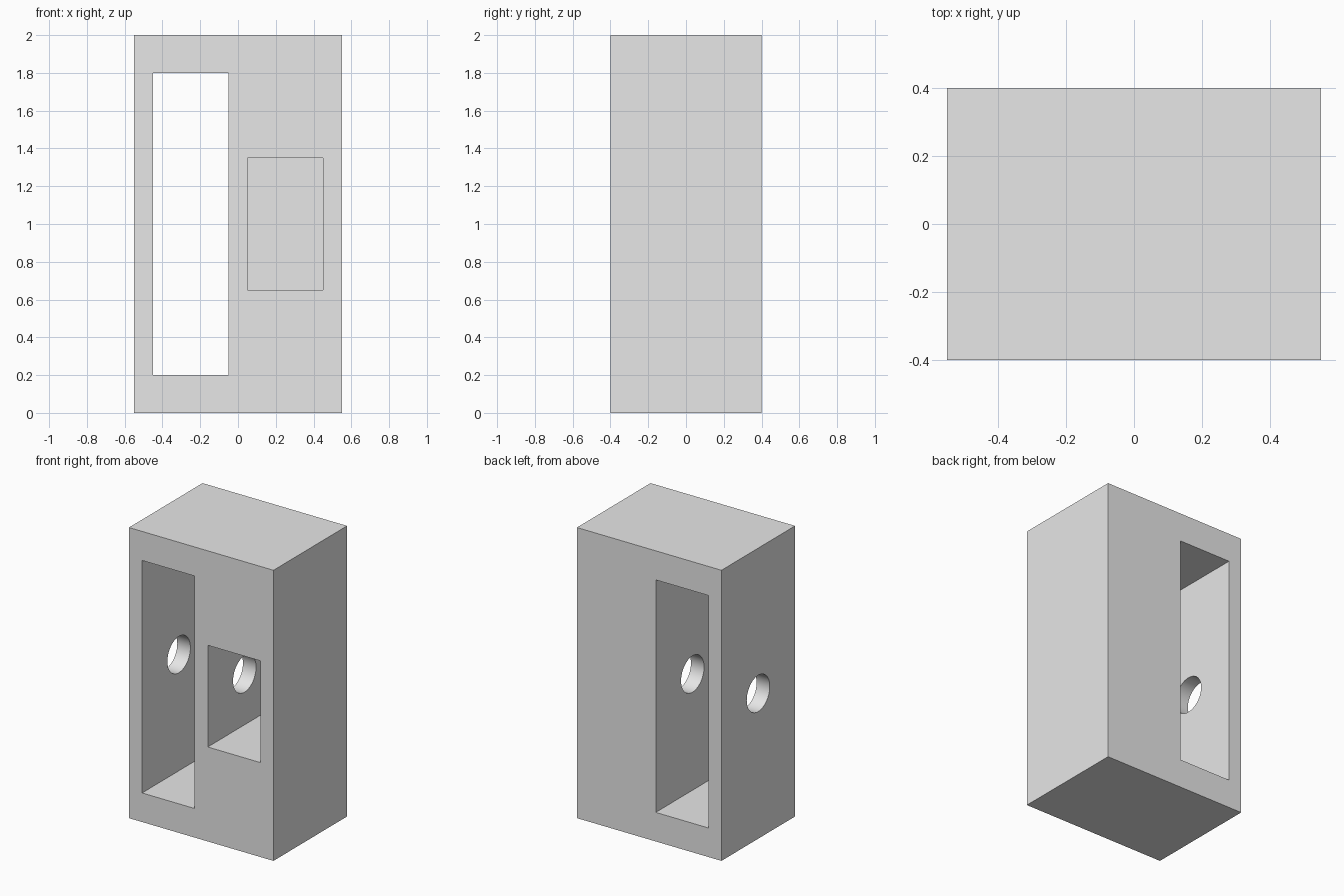
import bpy
import math
from mathutils import Vector

# Remove the default cube
default = bpy.data.objects.get("Cube")
if default:
    bpy.data.objects.remove(default, do_unlink=True)

# Single plain grey
GREY = (0.8, 0.8, 0.8, 1.0)
grey = bpy.data.materials.new("plain grey")
grey.use_nodes = True
grey.diffuse_color = GREY
grey.node_tree.nodes["Principled BSDF"].inputs["Base Color"].default_value = GREY


def box(name, low, high):
    """Axis-aligned box between two corners."""
    low, high = Vector(low), Vector(high)
    bpy.ops.mesh.primitive_cube_add(size=1, location=(low + high) / 2)
    obj = bpy.context.object
    obj.name = name
    obj.scale = high - low
    bpy.ops.object.transform_apply(location=True, rotation=True, scale=True)
    obj.data.materials.append(grey)
    return obj


def bore(name, x0, x1, z, radius):
    """Round cutter lying along x."""
    bpy.ops.mesh.primitive_cylinder_add(
        vertices=64, radius=radius, depth=x1 - x0,
        location=((x0 + x1) / 2, 0, z), rotation=(0, math.pi / 2, 0))
    obj = bpy.context.object
    obj.name = name
    bpy.ops.object.transform_apply(location=True, rotation=True, scale=True)
    obj.data.materials.append(grey)
    return obj


def cut(target, cutter):
    """Subtract the cutter and discard it."""
    cutter.hide_render = True
    mod = target.modifiers.new(cutter.name, "BOOLEAN")
    mod.operation = "DIFFERENCE"
    mod.solver = "EXACT"
    mod.object = cutter
    bpy.context.view_layer.objects.active = target
    bpy.ops.object.modifier_apply(modifier=mod.name)
    bpy.data.objects.remove(cutter, do_unlink=True)


# Solid block
block = box("block_housing", (-0.55, -0.4, 0), (0.55, 0.4, 2))

# Tall slot open front to back
cut(block, box("tall_slot", (-0.45, -0.6, 0.2), (-0.05, 0.6, 1.8)))

# Front pocket with a closed back
cut(block, box("front_pocket", (0.05, -0.6, 0.65), (0.45, 0.3, 1.35)))

# Round hole through the outer wall and the divider, ending in the pocket
cut(block, bore("cross_hole", -0.7, 0.25, 1.0, 0.125))

# Smooth bore, sharp box edges
bpy.ops.object.select_all(action="DESELECT")
block.select_set(True)
bpy.context.view_layer.objects.active = block
bpy.ops.object.shade_smooth_by_angle(angle=math.radians(30))
